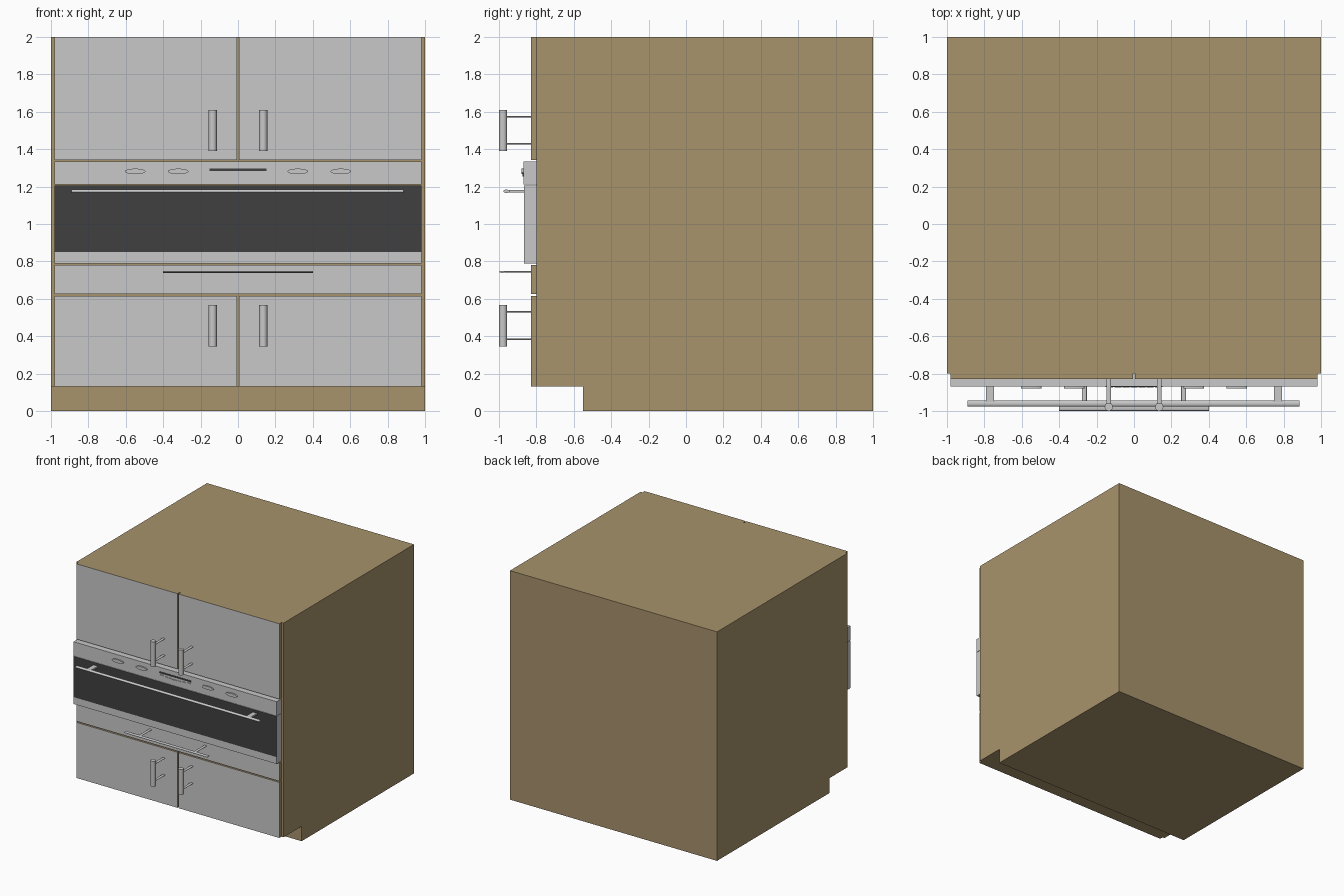
import bpy, bmesh, math
from mathutils import Matrix, Vector

if "Cube" in bpy.data.objects:
    bpy.data.objects.remove(bpy.data.objects["Cube"])


def material(name, rgb):
    m = bpy.data.materials.new(name)
    m.diffuse_color = (*rgb, 1)
    m.use_nodes = True
    m.node_tree.nodes["Principled BSDF"].inputs["Base Color"].default_value = m.diffuse_color
    return m


WOOD = material("tan_wood", (0.392, 0.292, 0.150))
GREY = material("light_grey", (0.584, 0.584, 0.584))
DARK = material("dark_glass", (0.051, 0.051, 0.051))


def finish(name, bm, mats):
    bmesh.ops.recalc_face_normals(bm, faces=bm.faces)
    me = bpy.data.meshes.new(name)
    bm.to_mesh(me)
    bm.free()
    for m in mats:
        me.materials.append(m)
    ob = bpy.data.objects.new(name, me)
    bpy.context.collection.objects.link(ob)
    return ob


def box_bm(x, y, z):
    bm = bmesh.new()
    c = [(a + b) / 2 for a, b in (x, y, z)]
    s = [b - a for a, b in (x, y, z)]
    bmesh.ops.create_cube(bm, size=1, matrix=Matrix.Translation(c) @ Matrix.Diagonal((*s, 1)))
    return bm


def box(name, x, y, z, mat):
    return finish(name, box_bm(x, y, z), [mat])


def front_panel(name, x, z):
    """Wooden panel with a grey front face."""
    bm = box_bm(x, (-0.83, -0.80), z)
    bm.normal_update()
    for f in bm.faces:
        f.material_index = 1 if f.normal.y < -0.5 else 0
    return finish(name, bm, [WOOD, GREY])


def rod(name, centre, axis, length, radii, mat=GREY, sides=16):
    """Elliptical rod along x, y or z; radii are the two other axes in order."""
    rot = {"x": Matrix.Rotation(math.pi / 2, 4, "Y"),
           "y": Matrix.Rotation(math.pi / 2, 4, "X"), "z": Matrix.Identity(4)}[axis]
    scale = list(radii)
    scale.insert("xyz".index(axis), length)
    bm = bmesh.new()
    bmesh.ops.create_cone(bm, cap_ends=True, segments=sides, radius1=1, radius2=1, depth=1,
                          matrix=Matrix.Translation(centre) @ Matrix.Diagonal((*scale, 1)) @ rot)
    ob = finish(name, bm, [mat])
    for p in ob.data.polygons:
        p.use_smooth = len(p.vertices) == 4
    for e in ob.data.edges:
        a, b = (ob.data.vertices[i].co for i in e.vertices)
        e.use_edge_sharp = abs((a - b)["xyz".index(axis)]) < length / 2
    return ob


# Cabinet body: side profile with toe kick, extruded across x
bm = bmesh.new()
profile = [(-0.55, 0), (1, 0), (1, 2), (-0.80, 2), (-0.80, 0.13), (-0.55, 0.13)]
face = bm.faces.new([bm.verts.new((-1, y, z)) for y, z in profile])
ext = bmesh.ops.extrude_face_region(bm, geom=[face])
bmesh.ops.translate(bm, vec=(2, 0, 0),
                    verts=[v for v in ext["geom"] if isinstance(v, bmesh.types.BMVert)])
finish("cabinet_body", bm, [WOOD])

# Doors with upright handles
for side, s in (("left", -1), ("right", 1)):
    for level, z0, z1, h0, h1 in (("upper", 1.342, 2.0, 1.39, 1.61), ("lower", 0.13, 0.615, 0.345, 0.567)):
        front_panel(f"{level}_{side}_door", sorted((s * 0.005, s * 0.98)), (z0, z1))
        rod(f"{level}_{side}_door_handle", (s * 0.135, -0.978, (h0 + h1) / 2), "z", h1 - h0, (0.022, 0.022))
        for i, z in enumerate((h0 + 0.038, h1 - 0.036)):
            rod(f"{level}_{side}_handle_post_{i + 1}", (s * 0.135, -0.895, z), "y", 0.13, (0.013, 0.004))

# Drawer with long bar handle
front_panel("drawer_front", (-0.98, 0.98), (0.625, 0.78))
rod("drawer_handle", (0, -0.982, 0.744), "x", 0.8, (0.017, 0.005))
for s in (-1, 1):
    rod("drawer_handle_post", (s * 0.265, -0.90, 0.744), "y", 0.14, (0.013, 0.004))

# Oven door: dark window band cut into the front
bm = box_bm((-0.98, 0.98), (-0.867, -0.80), (0.79, 1.207))
bmesh.ops.bisect_plane(bm, geom=bm.verts[:] + bm.edges[:] + bm.faces[:],
                       plane_co=Vector((0, 0, 0.85)), plane_no=Vector((0, 0, 1)))
bm.normal_update()
for f in bm.faces:
    f.material_index = int(f.normal.y < -0.5 and f.calc_center_median().z > 0.85)
finish("oven_door", bm, [GREY, DARK])

# Oven control panel
box("oven_control_panel", (-0.98, 0.98), (-0.868, -0.80), (1.21, 1.334), GREY)
box("oven_display", (-0.153, 0.153), (-0.871, -0.867), (1.283, 1.297), DARK)
for x in (-0.55, -0.32, 0.32, 0.55):
    rod("oven_knob", (x, -0.873, 1.281), "y", 0.012, (0.055, 0.015), sides=32)
for i in range(-3, 4):
    rod("oven_button", (i * 0.043, -0.870, 1.259 + 0.001 * i * i), "y", 0.006, (0.018, 0.005))

# Oven door handle
rod("oven_handle", (-0.002, -0.96, 1.175), "x", 1.775, (0.016, 0.009))
for s in (-1, 1):
    box("oven_handle_mount", (s * 0.77 - 0.021, s * 0.77 + 0.021), (-0.955, -0.86), (1.168, 1.182), GREY)
